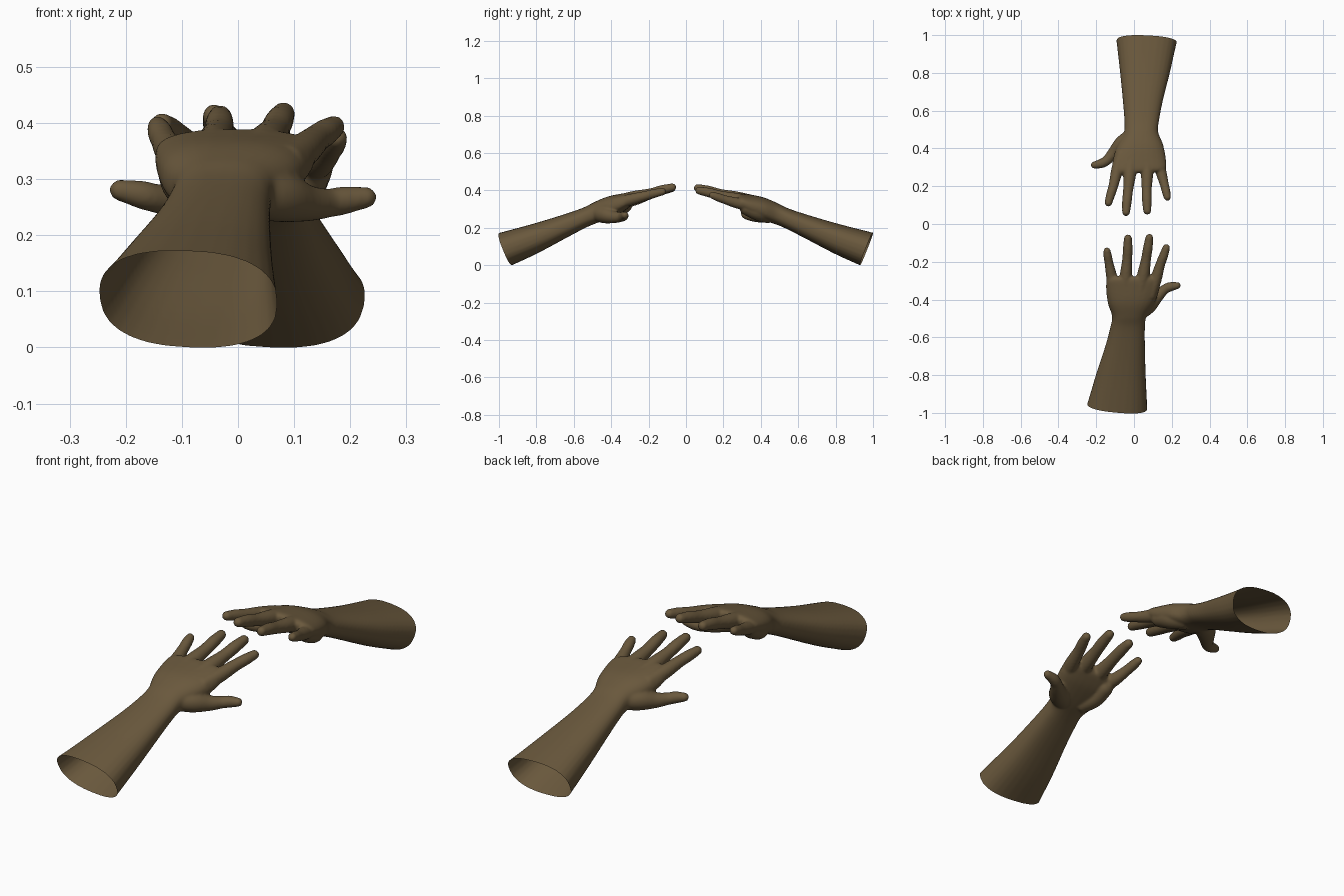
import bpy, bmesh, math
from mathutils import Vector, Matrix

if "Cube" in bpy.data.objects:
    bpy.data.objects.remove(bpy.data.objects["Cube"])

skin = bpy.data.materials.new("brown skin")
skin.diffuse_color = (0.143, 0.098, 0.046, 1)
skin.use_nodes = True
skin.node_tree.nodes["Principled BSDF"].inputs["Base Color"].default_value = skin.diffuse_color
N = 28


def smooth_path(keys, steps=6):
    """Catmull-Rom interpolation through tuples of numbers."""
    ks = [Vector(k) for k in keys]
    ks = [2 * ks[0] - ks[1]] + ks + [2 * ks[-1] - ks[-2]]
    out = []
    for i in range(1, len(ks) - 2):
        a, b, c, d = ks[i - 1:i + 3]
        for s in range(steps):
            t = s / steps
            out.append(0.5 * (2 * b + (c - a) * t + (2 * a - 5 * b + 4 * c - d) * t * t
                              + (3 * b - a - 3 * c + d) * t ** 3))
    return out + [ks[-2]]


def loft(bm, rings):
    """Closed skin over a list of rings."""
    vs = [[bm.verts.new(p) for p in r] for r in rings]
    for a, b in zip(vs, vs[1:]):
        for i in range(N):
            j = (i + 1) % N
            bm.faces.new((a[i], a[j], b[j], b[i]))
    bm.faces.new(vs[0][::-1])
    bm.faces.new(vs[-1])


def power(v, e):
    return math.copysign(abs(v) ** e, v)


def body(bm, keys):
    """Forearm and palm: keys are y, x min, x max, z min, z max."""
    rings = []
    for y, x0, x1, z0, z1 in smooth_path(keys):
        ring = []
        for i in range(N):
            a = 2 * math.pi * i / N
            ring.append(((x0 + x1) / 2 + (x1 - x0) / 2 * power(math.cos(a), 0.82), y,
                         (z0 + z1) / 2 + (z1 - z0) / 2 * power(math.sin(a), 0.82)))
        rings.append(ring)
    loft(bm, rings)


def digit(bm, keys):
    """Finger: keys are x, y, z, radius; the tip is rounded."""
    pts = smooth_path(keys)
    tip = pts[-1]
    d = (tip - pts[-2]).to_3d().normalized()
    r = tip[3]
    for t in (0.3, 0.55, 0.75, 0.9, 0.98):
        p = tip.to_3d() + d * r * t
        pts.append(Vector((*p, r * math.sqrt(1 - t * t))))
    rings = []
    for i, p in enumerate(pts):
        f = (pts[min(i + 1, len(pts) - 1)] - pts[max(i - 1, 0)]).to_3d().normalized()
        side = f.cross(Vector((0, 0, 1))).normalized()
        up = side.cross(f)
        rings.append([p.to_3d() + (side * math.cos(2 * math.pi * k / N)
                                   + up * math.sin(2 * math.pi * k / N)) * p[3] for k in range(N)])
    loft(bm, rings)


bm = bmesh.new()
# forearm, wrist and palm
body(bm, [(-1.10, -0.300, 0.076, -0.075, 0.156), (-0.95, -0.247, 0.069, 0.000, 0.195),
          (-0.80, -0.202, 0.062, 0.070, 0.236), (-0.65, -0.153, 0.058, 0.150, 0.282),
          (-0.55, -0.126, 0.058, 0.203, 0.317), (-0.49, -0.116, 0.066, 0.230, 0.347),
          (-0.42, -0.138, 0.108, 0.255, 0.376), (-0.34, -0.148, 0.136, 0.293, 0.393),
          (-0.295, -0.143, 0.136, 0.326, 0.399), (-0.278, -0.118, 0.110, 0.344, 0.390)])
# little, ring, middle and index fingers
digit(bm, [(-0.10, -0.38, 0.335, 0.030), (-0.118, -0.28, 0.356, 0.029), (-0.132, -0.21, 0.378, 0.0235),
           (-0.139, -0.17, 0.393, 0.0225), (-0.143, -0.143, 0.403, 0.019)])
digit(bm, [(-0.045, -0.38, 0.348, 0.034), (-0.043, -0.28, 0.371, 0.033), (-0.036, -0.19, 0.392, 0.0265),
           (-0.033, -0.13, 0.409, 0.0255), (-0.032, -0.076, 0.421, 0.021)])
digit(bm, [(0.030, -0.38, 0.348, 0.034), (0.048, -0.28, 0.372, 0.034), (0.063, -0.19, 0.394, 0.0265),
           (0.073, -0.13, 0.412, 0.0255), (0.081, -0.073, 0.426, 0.021)])
digit(bm, [(0.085, -0.38, 0.338, 0.034), (0.115, -0.295, 0.360, 0.031), (0.139, -0.215, 0.381, 0.0255),
           (0.156, -0.17, 0.393, 0.024), (0.171, -0.126, 0.403, 0.020)])
# thumb with its fleshy base
digit(bm, [(0.02, -0.47, 0.287, 0.045), (0.075, -0.43, 0.278, 0.045), (0.122, -0.385, 0.267, 0.033),
           (0.160, -0.348, 0.267, 0.026), (0.190, -0.333, 0.272, 0.025), (0.228, -0.326, 0.277, 0.019)])
# heel of the palm on the little finger side
digit(bm, [(-0.055, -0.45, 0.284, 0.045), (-0.09, -0.39, 0.304, 0.046), (-0.10, -0.33, 0.330, 0.042)])
bmesh.ops.recalc_face_normals(bm, faces=bm.faces)
me = bpy.data.meshes.new("raw_arm")
bm.to_mesh(me)
raw = bpy.data.objects.new("raw_arm", me)
bpy.context.collection.objects.link(raw)

# fuse the parts into one soft skin
rm = raw.modifiers.new("fuse", 'REMESH')
rm.mode = 'VOXEL'
rm.voxel_size = 0.006
sm = raw.modifiers.new("soften", 'SMOOTH')
sm.factor = 0.5
sm.iterations = 5
fused = bpy.data.meshes.new_from_object(raw.evaluated_get(bpy.context.evaluated_depsgraph_get()))
bpy.data.objects.remove(raw)

# cut the forearm open with a slanted plane
bm = bmesh.new()
bm.from_mesh(fused)
bmesh.ops.bisect_plane(bm, geom=bm.verts[:] + bm.edges[:] + bm.faces[:], plane_co=(0, -0.934, 0),
                       plane_no=(0.106, 1, 0.41), clear_inner=True)
for f in bm.faces:
    f.smooth = True
bm.to_mesh(fused)
bm.free()
fused.materials.clear()
fused.materials.append(skin)


def settle(mesh, y_shift=0.0):
    """Stand a mesh on the ground and slide it along y."""
    low = min(v.co.z for v in mesh.vertices)
    mesh.transform(Matrix.Translation((0, y_shift, -low)))


# front arm, and the back arm turned half round, slightly rolled and pitched
settle(fused)
back_mesh = fused.copy()
pivot = Matrix.Translation((0.03, 0.1, 0.3))
back_mesh.transform(Matrix.Translation((0.032, 0, 0)) @ Matrix.Rotation(math.pi + 0.038, 4, 'Z'))
back_mesh.transform(pivot @ Matrix.Rotation(0.015, 4, 'X') @ Matrix.Rotation(0.08, 4, 'Y') @ pivot.inverted())
settle(back_mesh, 1 - max((pivot.inverted() @ v.co).y + 0.1 for v in back_mesh.vertices))
for name, mesh in (("front_arm", fused), ("back_arm", back_mesh)):
    bpy.context.collection.objects.link(bpy.data.objects.new(name, mesh))
